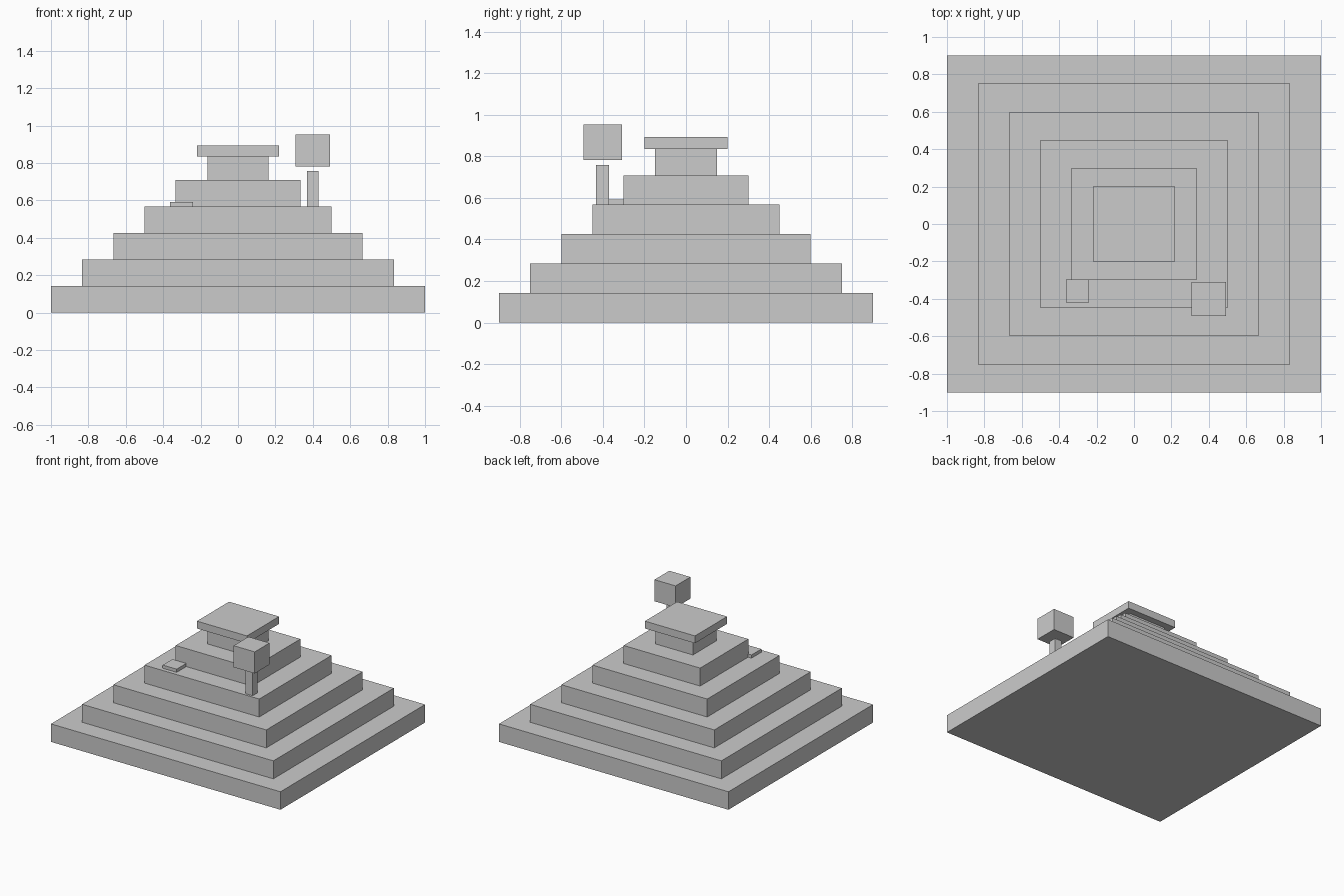
import bpy

if "Cube" in bpy.data.objects:
    bpy.data.objects.remove(bpy.data.objects["Cube"])


def box(name, x, y, z0, z1, half_x, half_y):
    """Axis-aligned box centred at x, y and spanning z0 to z1."""
    bpy.ops.mesh.primitive_cube_add(size=1, location=(x, y, (z0 + z1) / 2))
    obj = bpy.context.object
    obj.name = name
    obj.scale = (2 * half_x, 2 * half_y, z1 - z0)
    bpy.ops.object.transform_apply(location=False, rotation=False, scale=True)
    return obj


# Stepped pyramid: five tiers shrinking by a sixth each
STEP = 0.1417
for i in range(5):
    k = 1 - i / 6
    box(f"tier_{i + 1}", 0, 0, i * STEP, (i + 1) * STEP, k, 0.9 * k)

# Shrine on top with overhanging roof slab
top = 5 * STEP
box("shrine", 0, 0, top, 0.835, 0.164, 0.148)
box("shrine_roof", 0, 0, 0.835, 0.893, 0.218, 0.2)

# Small slab and blocky tree on the fourth tier
ledge = 4 * STEP
box("stone_slab", -0.302, -0.358, ledge, 0.592, 0.061, 0.061)
box("tree_trunk", 0.399, -0.401, ledge, 0.758, 0.031, 0.031)
box("tree_crown", 0.399, -0.401, 0.782, 0.952, 0.092, 0.092)
